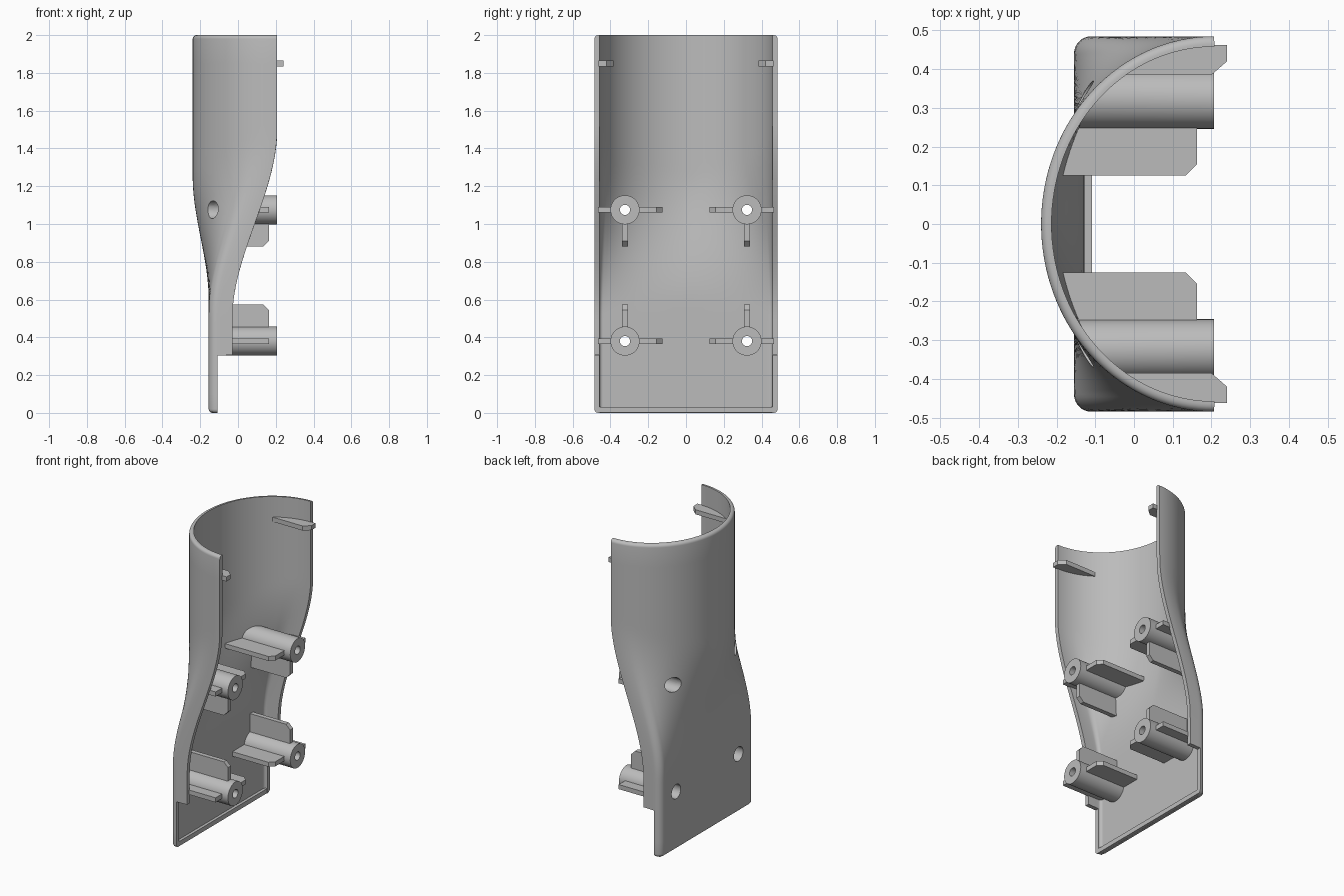
import bpy, bmesh, math
from mathutils import Vector, Matrix

cube = bpy.data.objects.get("Cube")
if cube:
    bpy.data.objects.remove(cube, do_unlink=True)

GREY = (0.5, 0.5, 0.5, 1)
mat = bpy.data.materials.new("plain grey plastic")
mat.use_nodes = True
mat.diffuse_color = GREY
bsdf = mat.node_tree.nodes["Principled BSDF"]
bsdf.inputs["Base Color"].default_value = GREY
bsdf.inputs["Roughness"].default_value = 0.6

HALF, WALL, CORNER, BACK, FILLET = 0.485, 0.027, 0.045, -0.155, 0.02
T_FLAT, T_ARC = 0.72, 0.85
BOSS_Y, BOSS_Z, BOSS_R, FRONT = 0.323, (0.38, 1.075), 0.077, 0.207


def make(name, bm):
    bmesh.ops.recalc_face_normals(bm, faces=bm.faces)
    me = bpy.data.meshes.new(name)
    bm.to_mesh(me)
    bm.free()
    ob = bpy.data.objects.new(name, me)
    bpy.context.collection.objects.link(ob)
    me.materials.append(mat)
    return ob


def smoothstep(a, b, v):
    s = min(1, max(0, (v - a) / (b - a)))
    return s * s * (3 - 2 * s)


# Cross-section: flat tray with rounded corners blending up into a half ellipse
def skin_point(t, z):
    side, u = (1 if t >= 0 else -1), abs(t)
    ang = u * math.pi / 2
    ellipse = Vector((0.207 - 0.447 * math.cos(ang), HALF * math.sin(ang)))
    edge = -0.03 if z > 0.305 else -0.108
    if u <= T_FLAT:
        y_max = HALF - CORNER
        tray = Vector((BACK, y_max * math.sin(ang) / math.sin(T_FLAT * math.pi / 2)))
    elif u <= T_ARC:
        a = (u - T_FLAT) / (T_ARC - T_FLAT) * math.pi / 2
        tray = Vector((BACK + CORNER * (1 - math.cos(a)), HALF - CORNER * (1 - math.sin(a))))
    else:
        start = BACK + CORNER
        tray = Vector((start + (edge - start) * (u - T_ARC) / (1 - T_ARC), HALF))
    p = tray.lerp(ellipse, smoothstep(0.6 - 0.1 * u, 1.25 + 0.25 * u, z))
    return Vector((p.x, p.y * side))


half_t = [T_FLAT * i / 24 for i in range(24)]
half_t += [T_FLAT + (T_ARC - T_FLAT) * i / 8 for i in range(8)]
half_t += [T_ARC + (1 - T_ARC) * i / 5 for i in range(6)]
COLUMNS = [-t for t in reversed(half_t[1:])] + half_t


def section(z):
    return [skin_point(t, z) for t in COLUMNS]


def inside_wall(y, z):
    """x in the middle of the wall at the given y and z"""
    pts = section(z)
    for a, b in zip(pts, pts[1:]):
        if a.y <= y <= b.y and b.y > a.y:
            return a.x + (b.x - a.x) * (y - a.y) / (b.y - a.y) + 0.012
    return pts[0].x


# Curved shell with filleted top and bottom rims
def build_shell():
    fillet = [(FILLET * (1 - math.sin(i * math.pi / 10)), FILLET * (1 - math.cos(i * math.pi / 10)))
              for i in range(6)]
    rows = [(h, d) for d, h in fillet]
    rows = [(FILLET * (1 - math.sin(i * math.pi / 10)), FILLET * (1 - math.cos(i * math.pi / 10)))
            for i in range(5, -1, -1)]
    top = [(2 - h, d) for h, d in reversed(rows)]
    mid = [0.1, 0.2, 0.304, 0.306] + [0.36 + 0.04 * i for i in range(31)] + [1.7, 1.85]
    rows = rows + [(z, 0) for z in mid] + top
    bm = bmesh.new()
    outer, inner = [], []
    for z, inset in rows:
        pts = section(z)
        o_row, i_row = [], []
        for i, p in enumerate(pts):
            tan = Vector((0, 0))
            if i:
                tan += (p - pts[i - 1]).normalized()
            if i < len(pts) - 1:
                tan += (pts[i + 1] - p).normalized()
            tan.normalize()
            n = Vector((tan.y, -tan.x))
            a, b = p + n * inset, p + n * WALL
            o_row.append(bm.verts.new((a.x, a.y, z)))
            i_row.append(bm.verts.new((b.x, b.y, z)))
        outer.append(o_row)
        inner.append(i_row)
    last = len(COLUMNS) - 1
    for r in range(len(rows) - 1):
        for grid in (outer, inner):
            for c in range(last):
                bm.faces.new((grid[r][c], grid[r][c + 1], grid[r + 1][c + 1], grid[r + 1][c]))
        for c in (0, last):
            bm.faces.new((outer[r][c], inner[r][c], inner[r + 1][c], outer[r + 1][c]))
    for r in (0, -1):
        for c in range(last):
            bm.faces.new((outer[r][c], outer[r][c + 1], inner[r][c + 1], inner[r][c]))
    return make("shell", bm)


# Solid round post whose back end follows the shell
def build_boss(name, y, z, n=40):
    bm = bmesh.new()
    back, front = [], []
    for i in range(n):
        a = 2 * math.pi * i / n
        py, pz = y + BOSS_R * math.cos(a), z + BOSS_R * math.sin(a)
        back.append(bm.verts.new((inside_wall(py, pz), py, pz)))
        front.append(bm.verts.new((FRONT, py, pz)))
    hub = bm.verts.new((inside_wall(y, z), y, z))
    for i in range(n):
        j = (i + 1) % n
        bm.faces.new((back[i], back[j], front[j], front[i]))
        bm.faces.new((hub, back[j], back[i]))
    bm.faces.new(front)
    return make(name, bm)


# Thin blade from the shell wall, running between two (y, z) points
def build_blade(name, start, end, x_start, x_end, bevel, thick=0.03):
    a, b = Vector(start), Vector(end)
    length = (b - a).length
    d = (b - a) / length
    side = Vector((-d.y, d.x)) * thick / 2
    knee = max(0, length - bevel)
    stations = [knee * i / 6 for i in range(7)] + [length]
    bm = bmesh.new()
    rings = []
    for s in stations:
        p = a + d * s
        x0 = inside_wall(p.x, p.y)
        x1 = x_start if s <= knee + 1e-6 else x_end
        rings.append([bm.verts.new((x, q.x, q.y)) for x, q in
                      ((x0, p - side), (x1, p - side), (x1, p + side), (x0, p + side))])
    for r, q in zip(rings, rings[1:]):
        for i in range(4):
            j = (i + 1) % 4
            bm.faces.new((r[i], r[j], q[j], q[i]))
    bm.faces.new(rings[0])
    bm.faces.new(rings[-1])
    return make(name, bm)


def add_rod(bm, x0, x1, radius, y, z):
    m = Matrix.Translation(((x0 + x1) / 2, y, z)) @ Matrix.Rotation(math.pi / 2, 4, 'Y')
    bmesh.ops.create_cone(bm, cap_ends=True, segments=32, radius1=radius, radius2=radius,
                          depth=x1 - x0, matrix=m)


def cut(ob, rods):
    for rod in rods:
        bm = bmesh.new()
        add_rod(bm, *rod)
        cutter = make("bore_cutter", bm)
        cutter.hide_render = True
        mod = ob.modifiers.new("bore", 'BOOLEAN')
        mod.operation, mod.solver, mod.object = 'DIFFERENCE', 'EXACT', cutter
        bpy.context.view_layer.objects.active = ob
        bpy.ops.object.modifier_apply(modifier=mod.name)
        bpy.data.objects.remove(cutter, do_unlink=True)


shell = build_shell()
parts = [shell]

# Screw posts with ribs, two heights on each side
for s, side in ((1, "back"), (-1, "front")):
    for z, level, up in zip(BOSS_Z, ("lower", "upper"), (1, -1)):
        tag = f"{level}_{side}"
        y = s * BOSS_Y
        wide = (-0.5, 0.1, 0.047, y, z)
        narrow = (0.05, 0.4, 0.027, y, z)
        boss = build_boss("screw_post_" + tag, y, z)
        cut(boss, (wide, narrow))
        cut(shell, (wide,))
        parts += [
            boss,
            build_blade("inner_rib_" + tag, (y - s * 0.07, z), (s * 0.125, z), 0.163, 0.133, 0.03),
            build_blade("outer_rib_" + tag, (y + s * 0.07, z), (s * 0.465, z), 0.163, 0.163, 0.02),
            build_blade("upright_rib_" + tag, (y, z + up * 0.07), (y, z + up * 0.195), 0.163, 0.133, 0.03),
        ]
    # Locating tab near the top rim
    parts.append(build_blade("top_tab_" + side, (s * 0.462, 1.85), (s * 0.385, 1.85), 0.24, 0.2, 0.035))

# Raised lip along the bottom edge
bm = bmesh.new()
bmesh.ops.create_cube(bm, size=1, matrix=Matrix.Translation((-0.124, 0, 0.016))
                      @ Matrix.Diagonal((0.03, 0.935, 0.03, 1)))
parts.append(make("bottom_lip", bm))

for ob in bpy.context.selected_objects:
    ob.select_set(False)
for ob in parts:
    ob.select_set(True)
bpy.context.view_layer.objects.active = shell
bpy.ops.object.shade_smooth_by_angle(angle=math.radians(35))
